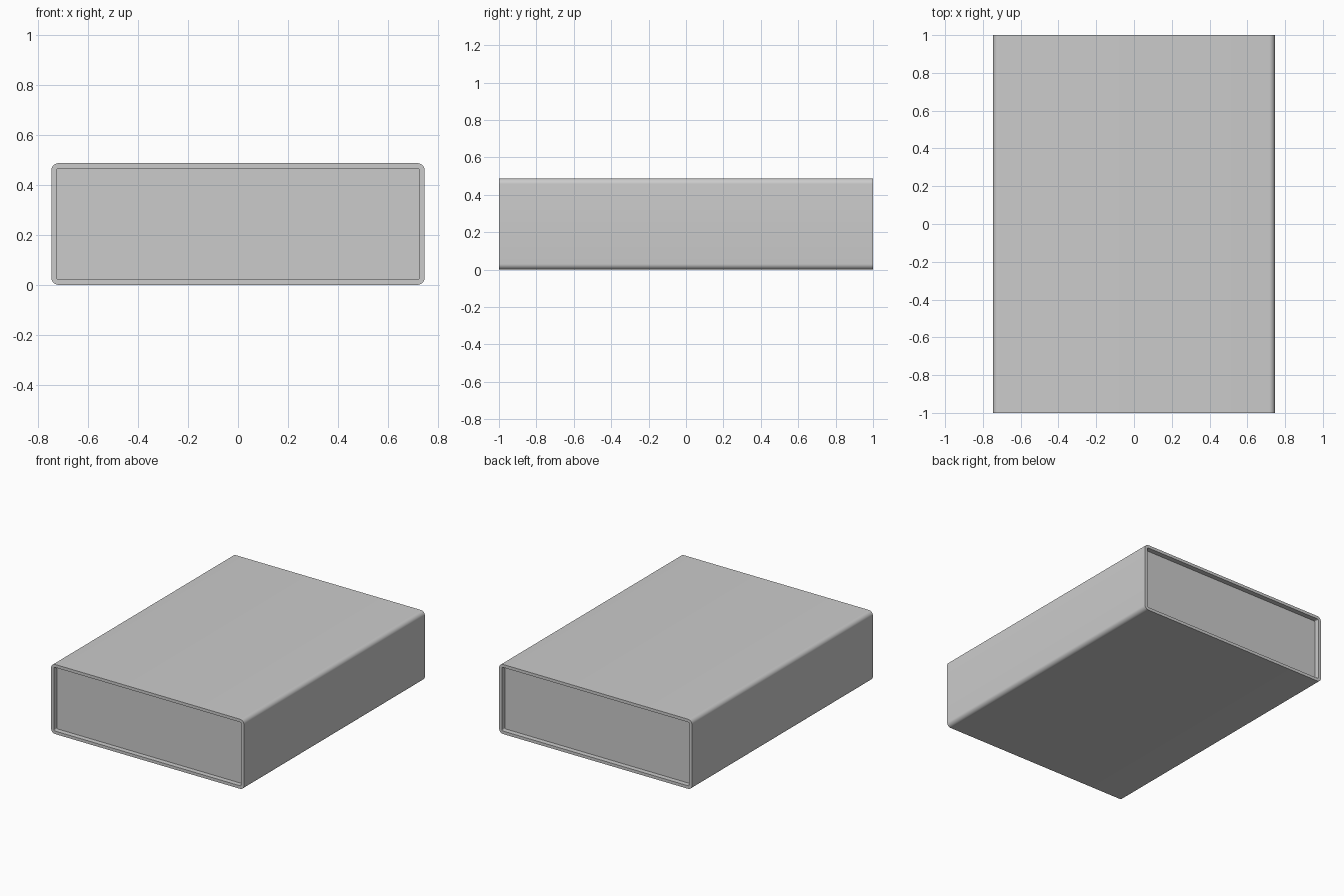
import bpy, bmesh
from math import sin, cos, pi

if "Cube" in bpy.data.objects:
    bpy.data.objects.remove(bpy.data.objects["Cube"])

W, H, L = 1.492, 0.487, 2.0      # outer width, height, length
WALL, RADIUS = 0.021, 0.03       # wall thickness, outer corner radius
RECESS, PANEL = 0.035, 0.02      # end panel inset and thickness


def rounded_rect(inset, radius, steps=8):
    """Rounded rectangle section in the x-z plane."""
    hx, hz = W / 2 - inset - radius, H / 2 - inset - radius
    pts = []
    for q, (sx, sz) in enumerate([(1, 1), (-1, 1), (-1, -1), (1, -1)]):
        for i in range(steps + 1):
            a = (q + i / steps) * pi / 2
            pts.append((sx * hx + radius * cos(a), H / 2 + sz * hz + radius * sin(a)))
    return pts


def ring(bm, pts, y):
    return [bm.verts.new((x, y, z)) for x, z in pts]


def bridge(bm, a, b):
    n = len(a)
    for i in range(n):
        j = (i + 1) % n
        bm.faces.new((a[i], a[j], b[j], b[i]))


def finish(bm, name):
    bmesh.ops.recalc_face_normals(bm, faces=bm.faces)
    mesh = bpy.data.meshes.new(name)
    bm.to_mesh(mesh)
    bm.free()
    obj = bpy.data.objects.new(name, mesh)
    bpy.context.collection.objects.link(obj)
    bpy.ops.object.select_all(action='DESELECT')
    obj.select_set(True)
    bpy.context.view_layer.objects.active = obj
    bpy.ops.object.shade_smooth_by_angle(angle=pi / 6)
    return obj


outer = rounded_rect(0, RADIUS)
inner = rounded_rect(WALL, RADIUS - WALL)

# Open-ended case sleeve
bm = bmesh.new()
loops = [ring(bm, p, y) for p, y in
         [(outer, -L / 2), (outer, L / 2), (inner, L / 2), (inner, -L / 2)]]
for i in range(4):
    bridge(bm, loops[i], loops[(i + 1) % 4])
finish(bm, "case_sleeve")

# Recessed end panels
for name, side in (("front_panel", -1), ("back_panel", 1)):
    bm = bmesh.new()
    y = side * (L / 2 - RECESS)
    a, b = ring(bm, inner, y), ring(bm, inner, y - side * PANEL)
    bridge(bm, a, b)
    bm.faces.new(a)
    bm.faces.new(b)
    finish(bm, name)
